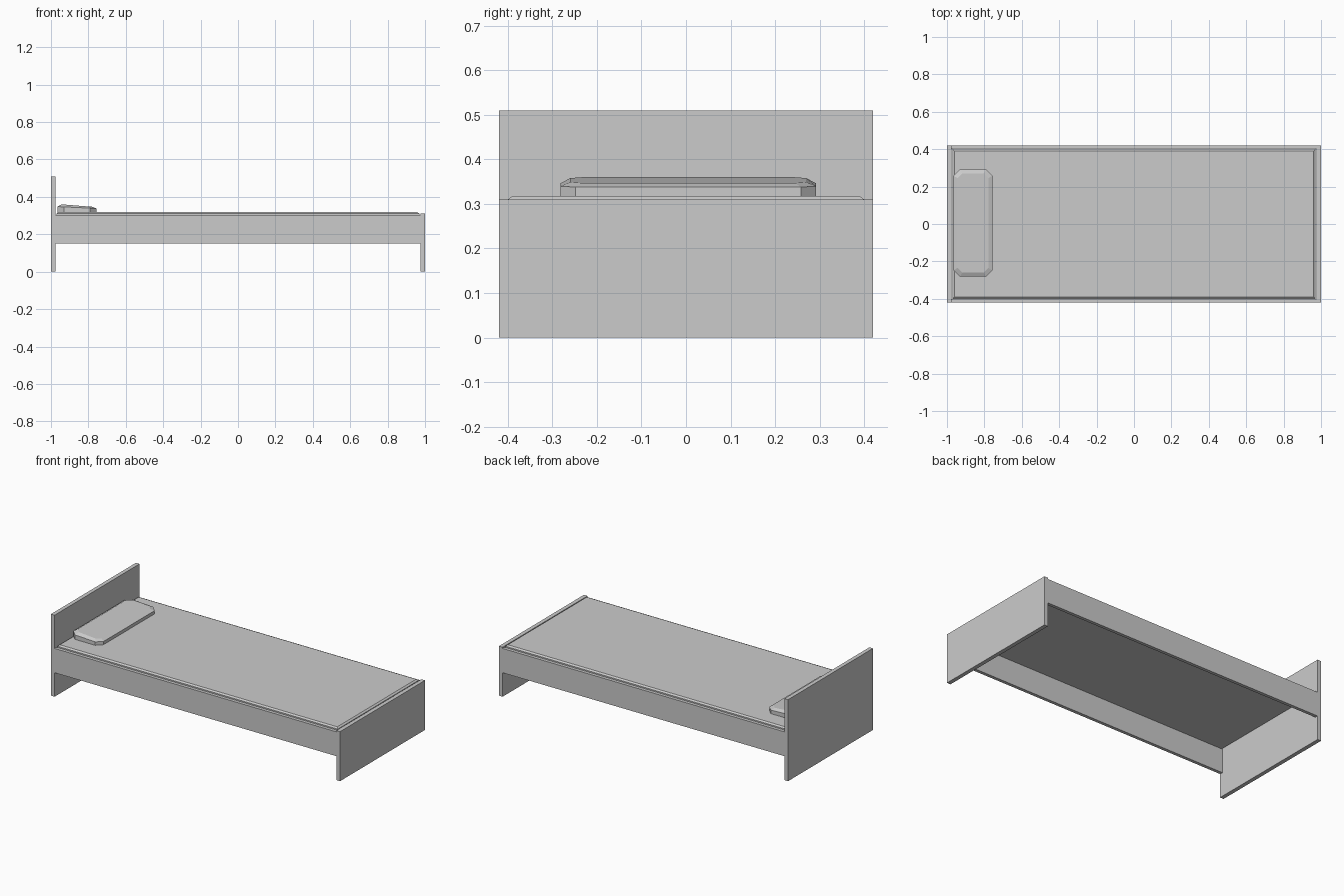
import bpy, bmesh

if "Cube" in bpy.data.objects:
    bpy.data.objects.remove(bpy.data.objects["Cube"])


def mesh_object(name, bm):
    bmesh.ops.recalc_face_normals(bm, faces=bm.faces)
    me = bpy.data.meshes.new(name)
    bm.to_mesh(me)
    bm.free()
    ob = bpy.data.objects.new(name, me)
    bpy.context.collection.objects.link(ob)
    return ob


def box(name, lo, hi):
    bm = bmesh.new()
    bmesh.ops.create_cube(bm, size=1)
    for v in bm.verts:
        v.co = [(a + b) / 2 + c * (b - a) for a, b, c in zip(lo, hi, v.co)]
    return mesh_object(name, bm)


def loft(name, rings):
    """Closed solid through stacked rings of points."""
    bm = bmesh.new()
    rows = [[bm.verts.new(p) for p in ring] for ring in rings]
    n = len(rows[0])
    for a, b in zip(rows, rows[1:]):
        for i in range(n):
            j = (i + 1) % n
            bm.faces.new((a[i], a[j], b[j], b[i]))
    bm.faces.new(rows[0][::-1])
    bm.faces.new(rows[-1])
    return mesh_object(name, bm)


# End boards
box("headboard", (-1, -0.42, 0), (-0.975, 0.42, 0.51))
box("footboard", (0.975, -0.42, 0), (1, 0.42, 0.31))

# Side rails
for name, s in (("front_rail", -1), ("back_rail", 1)):
    ys = sorted((s * 0.40, s * 0.42))
    box(name, (-0.975, ys[0], 0.15), (0.975, ys[1], 0.302))


# Mattress: thin slab with chamfered top edge
def rect(x, y, z):
    return [(-x, -y, z), (x, -y, z), (x, y, z), (-x, y, z)]


loft("mattress", [rect(0.97, 0.40, 0.30), rect(0.97, 0.40, 0.31),
                  rect(0.96, 0.39, 0.318)])


# Pillow: tilted slab with cut corners and a chamfered top edge
def octagon(inset, z_head, z_foot):
    x0, x1 = -0.965 + inset, -0.757 - inset
    y0, y1 = -0.282 + inset, 0.292 - inset
    c = 0.034 - inset * 0.4
    pts = [(x0 + c, y0), (x1 - c, y0), (x1, y0 + c), (x1, y1 - c),
           (x1 - c, y1), (x0 + c, y1), (x0, y1 - c), (x0, y0 + c)]
    return [(x, y, z_head + (z_foot - z_head) * (x - x0) / (x1 - x0))
            for x, y in pts]


loft("pillow", [octagon(0, 0.306, 0.306), octagon(0, 0.348, 0.338),
                octagon(0.022, 0.36, 0.347)])
